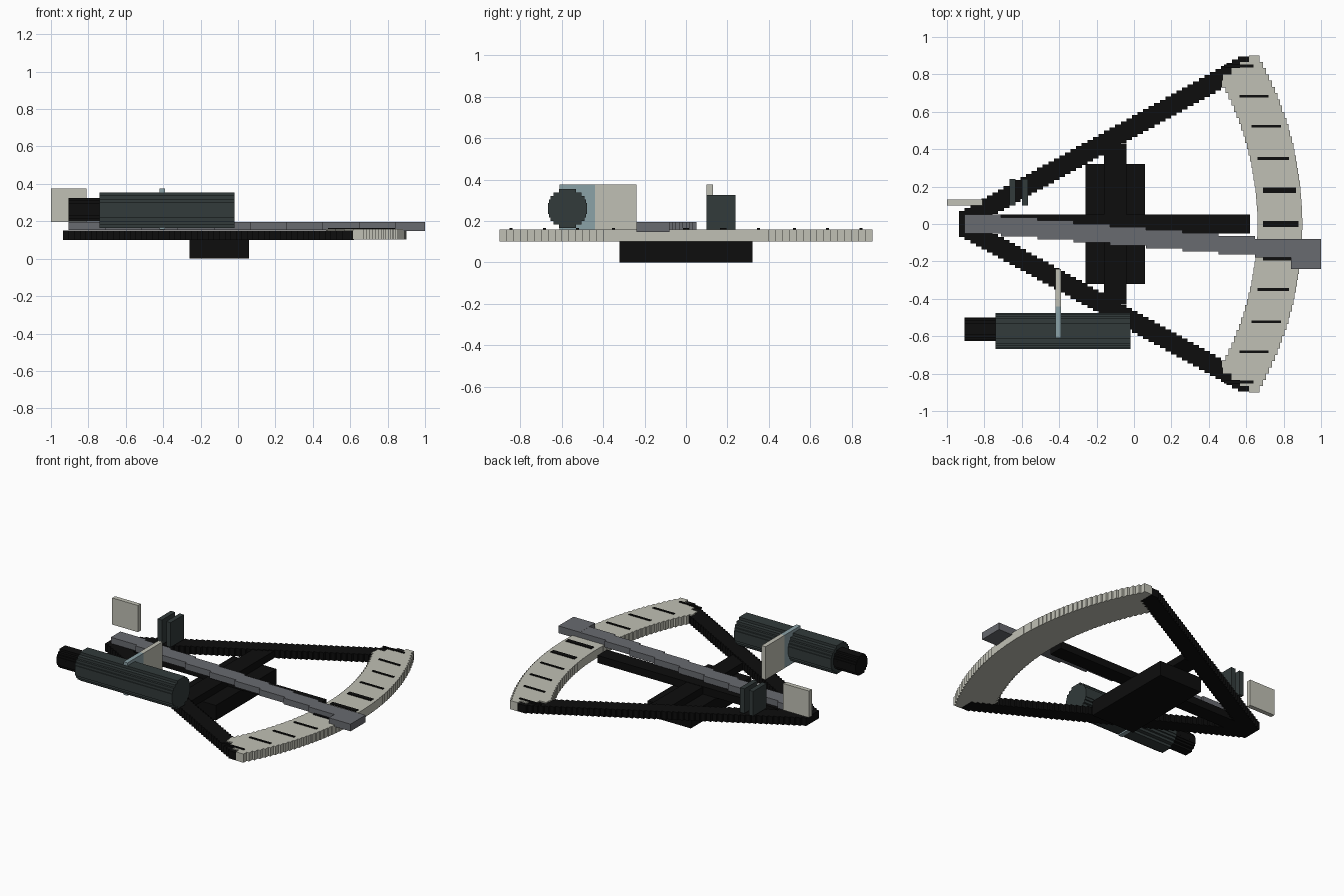
import bpy
import bmesh
from math import sqrt
from mathutils import Matrix, Vector

if "Cube" in bpy.data.objects:
    bpy.data.objects.remove(bpy.data.objects["Cube"], do_unlink=True)


def material(name, rgb):
    m = bpy.data.materials.new(name)
    m.use_nodes = True
    m.diffuse_color = (*rgb, 1)
    m.node_tree.nodes["Principled BSDF"].inputs["Base Color"].default_value = (*rgb, 1)
    return m


BLACK = material("black", (0.004, 0.004, 0.004))
CREAM = material("cream", (0.53, 0.53, 0.46))
GREY = material("arm grey", (0.14, 0.145, 0.16))
SLATE = material("dark slate", (0.032, 0.043, 0.043))
GLASS = material("pale blue glass", (0.26, 0.36, 0.39))


def blocks(name, mat, spans):
    """One object from axis-aligned blocks, each (x0, x1, y0, y1, z0, z1)."""
    bm = bmesh.new()
    for x0, x1, y0, y1, z0, z1 in spans:
        centre = Vector((x0 + x1, y0 + y1, z0 + z1)) / 2
        size = Matrix.Diagonal((x1 - x0, y1 - y0, z1 - z0, 1))
        bmesh.ops.create_cube(bm, size=1, matrix=Matrix.Translation(centre) @ size)
    mesh = bpy.data.meshes.new(name)
    bm.to_mesh(mesh)
    bm.free()
    mesh.materials.append(mat)
    obj = bpy.data.objects.new(name, mesh)
    bpy.context.collection.objects.link(obj)
    return obj


def tube(name, mat, x0, x1, y, z, radius, layers):
    """A round bar along x, made of stacked slabs."""
    spans = []
    h = 2 * radius / layers
    for i in range(layers):
        low = z - radius + i * h
        mid = low + h / 2 - z
        w = min(radius, sqrt(radius ** 2 - mid ** 2) * 1.02)
        spans.append((x0, x1, y - w, y + w, low, low + h))
    return blocks(name, mat, spans)


# Frame: two stepped limbs, centre bar, crossbar and handle
for side, name in ((1, "left_limb"), (-1, "right_limb")):
    spans = []
    steps = 50
    for i in range(steps + 1):
        t = i / steps
        x, y = -0.905 + 1.49 * t, side * (0.02 + 0.825 * t)
        spans.append((x - 0.03, x + 0.03, y - 0.05, y + 0.05, 0.1, 0.152))
    blocks(name, BLACK, spans)
blocks("centre_bar", BLACK, [(-0.9, 0.62, -0.05, 0.05, 0.1, 0.15)])
blocks("crossbar", BLACK, [(-0.16, -0.04, -0.43, 0.43, 0.1, 0.148)])
blocks("handle", BLACK, [(-0.26, 0.06, -0.32, 0.32, 0, 0.1)])

# Graduated arc: rows cut by two circles and the slanted ends
PIVOT, INNER, OUTER = -0.92, 1.58, 1.82
rows = 54
spans = []
for i in range(rows):
    y0 = -0.9 + 1.8 * i / rows
    y1 = y0 + 1.8 / rows
    y = abs(y0 + y1) / 2
    inner = PIVOT + sqrt(INNER ** 2 - y ** 2)
    outer = PIVOT + sqrt(OUTER ** 2 - y ** 2)
    slant = 0.47 + (y - 0.78) * 1.4
    spans.append((max(inner, slant), outer, y0, y1, 0.102, 0.16))
blocks("graduated_arc", CREAM, spans)

# Scale marks, thicker near the middle
spans = [(0.69, 0.88, -0.015, 0.015, 0.155, 0.165)]
for y, x0, x1, half in ((0.18, 0.69, 0.865, 0.015), (0.35, 0.66, 0.83, 0.007),
                        (0.523, 0.628, 0.785, 0.007), (0.683, 0.565, 0.72, 0.007),
                        (0.845, 0.48, 0.64, 0.007)):
    for s in (1, -1):
        spans.append((x0, x1, s * y - half, s * y + half, 0.155, 0.165))
blocks("scale_marks", BLACK, spans)

# Index arm: stepped segments ending in a clamp
count = 9
length = 1.745 / count
spans = []
for i in range(count):
    x = -0.905 + i * length
    y = -0.13 * i / (count - 1)
    spans.append((x, x + length, y - 0.05, y + 0.05, 0.154, 0.195))
blocks("index_arm", GREY, spans)
blocks("index_clamp", GREY, [(0.84, 1.0, -0.24, -0.08, 0.148, 0.196)])

# Telescope
tube("telescope_body", SLATE, -0.74, -0.02, -0.572, 0.26, 0.095, 11)
tube("telescope_eyepiece", BLACK, -0.905, -0.74, -0.562, 0.262, 0.063, 9)

# Horizon mirror, half cream and half glass
blocks("horizon_mirror", CREAM, [(-0.42, -0.39, -0.44, -0.24, 0.155, 0.375)])
blocks("horizon_glass", GLASS, [(-0.42, -0.39, -0.61, -0.44, 0.155, 0.375)])

# Index mirror and shade plates
blocks("index_mirror", CREAM, [(-1.0, -0.81, 0.1, 0.13, 0.197, 0.375)])
blocks("shade_plates", SLATE, [(x, x + 0.032, 0.1, 0.24, 0.16, 0.325)
                               for x in (-0.665, -0.6)])
